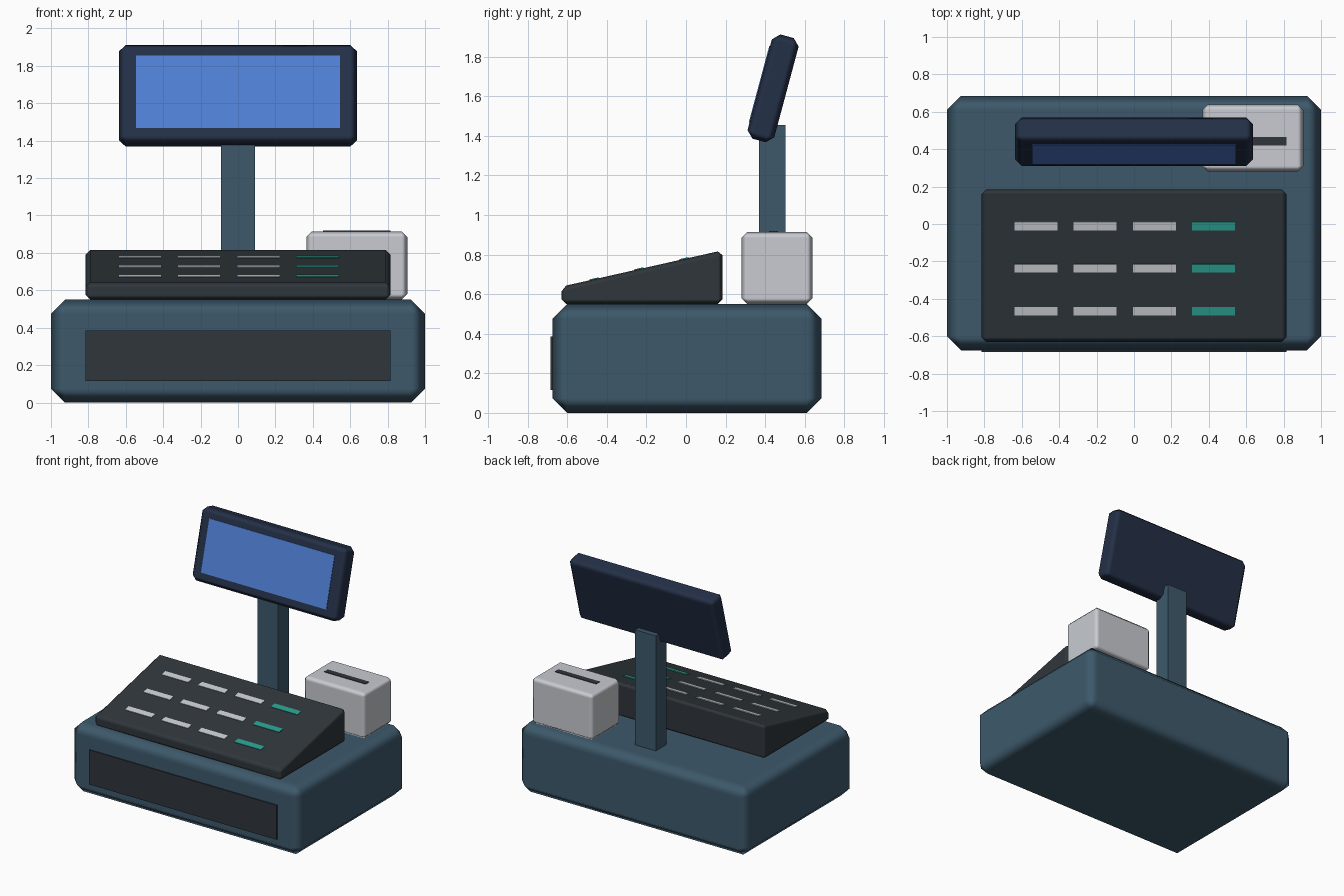
import bpy, bmesh, math
from mathutils import Matrix, Vector

cube = bpy.data.objects.get("Cube")
if cube:
    bpy.data.objects.remove(cube, do_unlink=True)


def material(name, hex_code):
    """Flat material from an sRGB hex code, stored as linear values."""
    srgb = [int(hex_code[i:i + 2], 16) / 255 for i in (0, 2, 4)]
    linear = [c / 12.92 if c < 0.04045 else ((c + 0.055) / 1.055) ** 2.4 for c in srgb]
    mat = bpy.data.materials.new(name)
    mat.use_nodes = True
    mat.diffuse_color = (*linear, 1)
    mat.node_tree.nodes["Principled BSDF"].inputs["Base Color"].default_value = (*linear, 1)
    return mat


BLUE = material("slate blue", "3d596b")
DARK = material("charcoal", "2f363b")
NAVY = material("navy", "243047")
GLASS = material("screen blue", "507fd4")
LIGHT = material("light grey", "c8cbd1")
TEAL = material("teal", "2a9d8f")


def finish(name, bm, mat, bevel):
    """Turn a bmesh into an object, with chamfered edges if asked."""
    bmesh.ops.recalc_face_normals(bm, faces=bm.faces)
    mesh = bpy.data.meshes.new(name)
    bm.to_mesh(mesh)
    bm.free()
    mesh.materials.append(mat)
    obj = bpy.data.objects.new(name, mesh)
    bpy.context.collection.objects.link(obj)
    if bevel:
        mesh.polygons.foreach_set("use_smooth", [True] * len(mesh.polygons))
        mod = obj.modifiers.new("Chamfer", "BEVEL")
        mod.width = bevel
        mod.segments = 1
        mod.limit_method = "ANGLE"
        mod.angle_limit = math.radians(30)
        mod.harden_normals = True
    return obj


def box(name, center, size, mat, bevel=0, tilt=0):
    bm = bmesh.new()
    bmesh.ops.create_cube(bm, size=1, matrix=Matrix.Diagonal((*size, 1)))
    obj = finish(name, bm, mat, bevel)
    obj.location = center
    obj.rotation_euler.x = tilt
    return obj


def prism(name, profile, width, mat, bevel=0):
    """Extrude a (y, z) profile along x, centred."""
    bm = bmesh.new()
    face = bm.faces.new([bm.verts.new((-width / 2, y, z)) for y, z in profile])
    new = bmesh.ops.extrude_face_region(bm, geom=[face])["geom"]
    verts = [v for v in new if isinstance(v, bmesh.types.BMVert)]
    bmesh.ops.translate(bm, verts=verts, vec=(width, 0, 0))
    return finish(name, bm, mat, bevel)


# Cash drawer body and its front panel
box("base", (0, 0.005, 0.275), (2, 1.36, 0.55), BLUE, 0.075)
box("drawer_front", (0, -0.68, 0.25), (1.63, 0.009, 0.27), DARK)

# Sloping keyboard console
front_y, back_y, front_z, slope = -0.63, 0.185, 0.638, 0.225
back_z = front_z + slope * (back_y - front_y)
prism("console", [(front_y, 0.55), (back_y, 0.55), (back_y, back_z), (front_y, front_z)],
      1.63, DARK, 0.025)

# Keys lying on the slope, the last column coloured
for row, y in enumerate((-0.01, -0.237, -0.465)):
    for col in range(4):
        x = -0.525 + 0.317 * col
        z = front_z + slope * (y - front_y)
        box(f"key_{row + 1}_{col + 1}", (x, y, z), (0.23, 0.046, 0.009),
            TEAL if col == 3 else LIGHT, tilt=math.atan(slope))

# Receipt printer with paper slot
box("printer", (0.635, 0.46, 0.7325), (0.54, 0.36, 0.365), LIGHT, 0.03)
box("paper_slot", (0.635, 0.443, 0.915), (0.36, 0.045, 0.008), DARK)

# Post and tilted customer display
box("post", (0, 0.436, 1.0), (0.18, 0.135, 0.91), BLUE)
tilt = math.radians(-15)
center = Vector((0, 0.44, 1.64))
box("display_housing", center, (1.27, 0.14, 0.545), NAVY, 0.035, tilt)
offset = Matrix.Rotation(tilt, 3, "X") @ Vector((0, -0.07, 0.003))
box("display_screen", center + offset, (1.09, 0.008, 0.4), GLASS, tilt=tilt)
